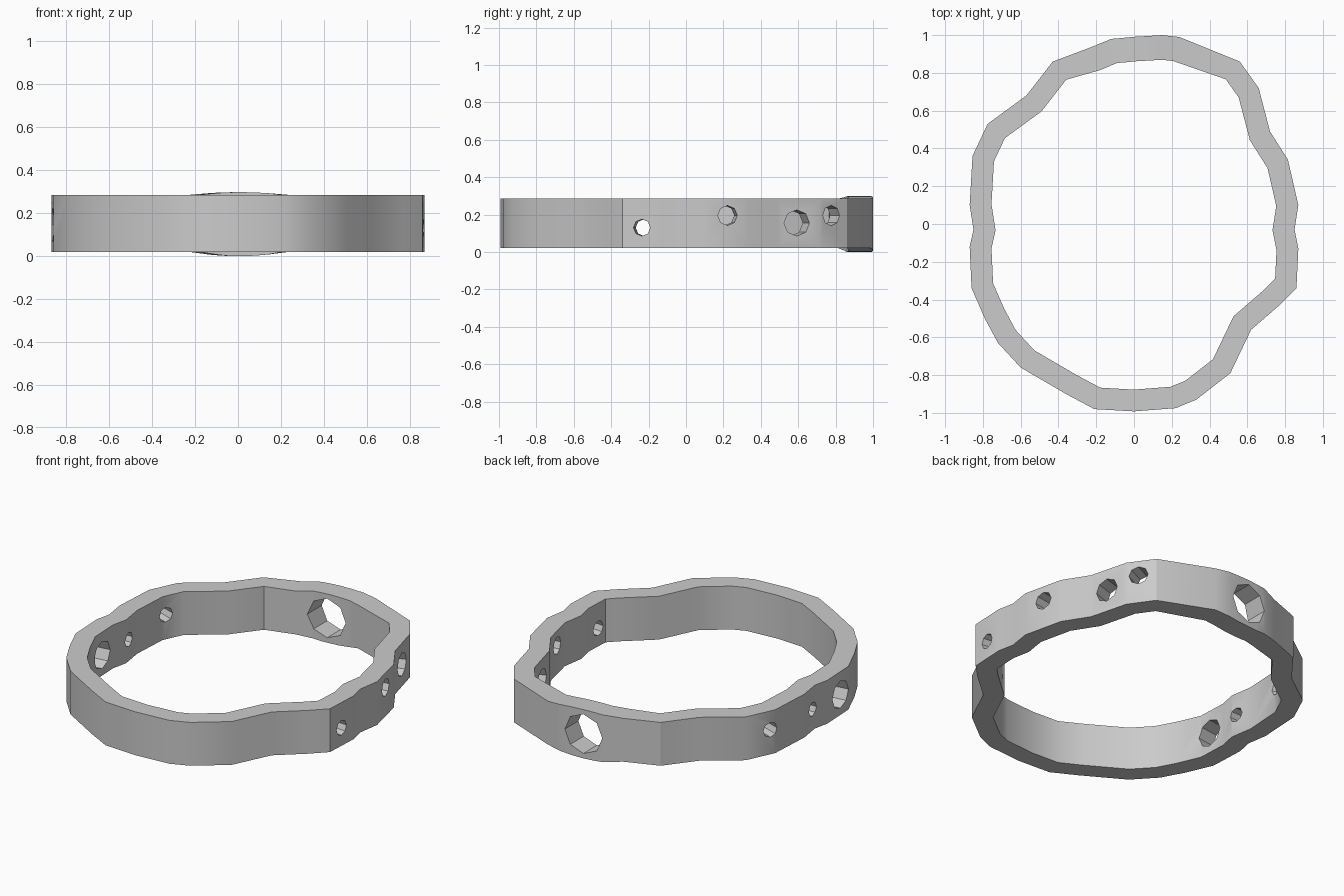
import bpy, bmesh, math
from mathutils import Vector, Matrix

if "Cube" in bpy.data.objects:
    bpy.data.objects.remove(bpy.data.objects["Cube"])

# Outer outline of the band, clockwise seen from above
OUTER = [(-.43, .86), (-.23, .935), (-.12, .98), (-.06, .985), (0, .991), (.07, .995), (.15, 1), (.24, .99),
         (.56, .86), (.66, .72), (.72, .49), (.815, .34), (.87, .10), (.85, -.03), (.87, -.13),
         (.86, -.34), (.77, -.43), (.62, -.56), (.51, -.79), (.33, -.93), (.22, -.975),
         (0, -.992), (-.21, -.98), (-.36, -.9), (-.6, -.76), (-.72, -.63), (-.79, -.5),
         (-.86, -.34), (-.87, -.12), (-.85, -.03), (-.87, .10), (-.855, .36), (-.775, .53),
         (-.57, .68)]


def inset(points, index):
    """Mitred inward offset of one outline point."""
    p0, p, p1 = (Vector(points[(index + k) % len(points)]) for k in (-1, 0, 1))
    a, b = (p - p0).normalized(), (p1 - p).normalized()
    na, nb = Vector((a.y, -a.x)), Vector((b.y, -b.x))
    wall = .13 if p.y > .9 else .115
    return p + (na + nb) * wall / (1 + na.dot(nb))


# Wavy band, slightly taller around the large hole at the back
bm = bmesh.new()
rings = []
for i, p in enumerate(OUTER):
    q = inset(OUTER, i)
    swell = max(0, 1 - (p[0] / .23) ** 2) if p[1] > .8 else 0
    low, high = .02 - .02 * swell, .285 + .013 * swell
    rings.append([bm.verts.new(c) for c in
                  ((*p, low), (*p, high), (*q, high), (*q, low))])
for i, r in enumerate(rings):
    s = rings[(i + 1) % len(rings)]
    for k in range(4):
        m = (k + 1) % 4
        bm.faces.new((r[k], s[k], s[m], r[m]))
bmesh.ops.recalc_face_normals(bm, faces=bm.faces)
mesh = bpy.data.meshes.new("wavy_band")
bm.to_mesh(mesh)
bm.free()
band = bpy.data.objects.new("wavy_band", mesh)
bpy.context.collection.objects.link(band)

# Octagonal hole cutters: x, y, z, radius, axis angle
HOLES = [(0, .93, .15, .12, 90),
         (.81, -.23, .13, .045, -6), (.79, .215, .195, .053, 8),
         (.64, .575, .155, .07, 18), (.575, .755, .195, .054, 26),
         (-.81, -.25, .145, .083, 188), (-.80, 0, .15, .043, 180),
         (-.765, .36, .17, .045, 160)]
bm = bmesh.new()
for x, y, z, radius, angle in HOLES:
    turn = (Matrix.Translation((x, y, z)) @ Matrix.Rotation(math.radians(angle), 4, 'Z')
            @ Matrix.Rotation(math.pi / 2, 4, 'Y'))
    bmesh.ops.create_cone(bm, cap_ends=True, segments=8, radius1=radius,
                          radius2=radius, depth=.32, matrix=turn)
mesh = bpy.data.meshes.new("hole_cutter")
bm.to_mesh(mesh)
bm.free()
cutter = bpy.data.objects.new("hole_cutter", mesh)
cutter.hide_render = True
bpy.context.collection.objects.link(cutter)

# Cut the holes and discard the cutter
mod = band.modifiers.new("holes", 'BOOLEAN')
mod.operation = 'DIFFERENCE'
mod.solver = 'EXACT'
mod.use_self = True
mod.object = cutter
bpy.context.view_layer.objects.active = band
band.select_set(True)
bpy.ops.object.modifier_apply(modifier=mod.name)
bpy.data.objects.remove(cutter)
bpy.ops.object.shade_smooth_by_angle(angle=math.radians(30))
